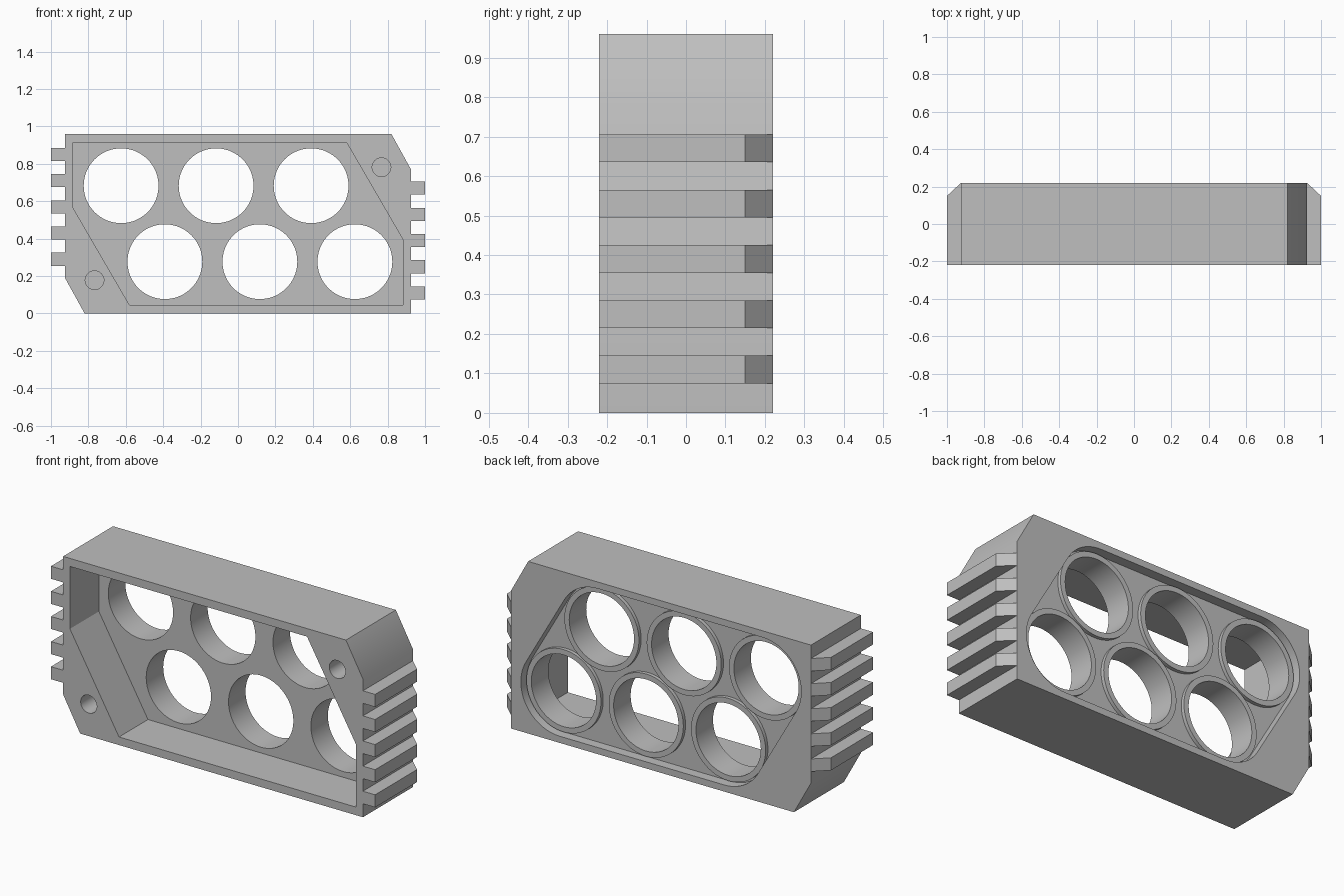
import bpy
import bmesh
import math
from mathutils.geometry import convex_hull_2d

default = bpy.data.objects.get("Cube")
if default:
    bpy.data.objects.remove(default, do_unlink=True)

grey = bpy.data.materials.new("mid grey")
grey.use_nodes = True
GREY = (0.52, 0.52, 0.52, 1)
grey.diffuse_color = GREY
grey.node_tree.nodes["Principled BSDF"].inputs["Base Color"].default_value = GREY

HEIGHT = 0.96
FRONT, BACK = -0.22, 0.22
POCKET_FLOOR = 0.035
RECESS_FLOOR = 0.165
HOLE_R, RING_R, RECESS_R = 0.2, 0.23, 0.24
SEGMENTS = 72


def finish(name, bm):
    bmesh.ops.recalc_face_normals(bm, faces=bm.faces)
    mesh = bpy.data.meshes.new(name)
    bm.to_mesh(mesh)
    bm.free()
    mesh.materials.append(grey)
    obj = bpy.data.objects.new(name, mesh)
    bpy.context.collection.objects.link(obj)
    return obj


def prism(name, outline, y0, y1):
    """Extrude an x-z outline from y0 to y1."""
    bm = bmesh.new()
    face = bm.faces.new([bm.verts.new((x, y0, z)) for x, z in outline])
    ext = bmesh.ops.extrude_face_region(bm, geom=[face])
    verts = [v for v in ext["geom"] if isinstance(v, bmesh.types.BMVert)]
    bmesh.ops.translate(bm, verts=verts, vec=(0, y1 - y0, 0))
    return finish(name, bm)


def circle(cx, cz, r, n=SEGMENTS):
    angles = [math.tau * i / n for i in range(n)]
    return [(cx + r * math.cos(a), cz + r * math.sin(a)) for a in angles]


def turned(points):
    """Add the half-turn copy of an outline about the model's centre."""
    return points + [(-x, HEIGHT - z) for x, z in points]


def select_only(obj):
    bpy.ops.object.select_all(action="DESELECT")
    obj.select_set(True)
    bpy.context.view_layer.objects.active = obj


def cut(target, cutter):
    cutter.hide_render = True
    mod = target.modifiers.new("cut", "BOOLEAN")
    mod.operation = "DIFFERENCE"
    mod.solver = "EXACT"
    mod.object = cutter
    select_only(target)
    bpy.ops.object.modifier_apply(modifier=mod.name)
    bpy.data.objects.remove(cutter, do_unlink=True)


# Main block with two clipped corners
body = prism("holder_body", turned([(-0.925, HEIGHT), (0.82, HEIGHT), (0.925, 0.77)]),
             FRONT, BACK)

# Deep front pocket
cut(body, prism("pocket_cutter", turned([(-0.883, 0.915), (0.58, 0.915), (0.883, 0.393)]),
                FRONT - 0.1, POCKET_FLOOR))

# Shallow rear recess wrapping all the tubes
top_row = [(x, 0.683) for x in (-0.625, -0.117, 0.391)]
centres = turned(top_row)
cloud = [p for c in centres for p in circle(*c, RECESS_R)]
hull = [cloud[i] for i in convex_hull_2d(cloud)]
cut(body, prism("recess_cutter", hull, RECESS_FLOOR, BACK + 0.1))

# Six round openings
for cx, cz in centres:
    cut(body, prism("opening_cutter", circle(cx, cz, HOLE_R), -0.1, BACK + 0.1))

# Blind screw holes in the front corners
for cx, cz in turned([(0.767, 0.782)]):
    cut(body, prism("screw_cutter", circle(cx, cz, 0.05, 32), FRONT - 0.1, 0.05))

select_only(body)
bpy.ops.object.shade_smooth_by_angle(angle=math.radians(30))

# Raised rims around the openings on the rear
for i, (cx, cz) in enumerate(centres):
    bm = bmesh.new()
    loops = []
    for r, y in ((HOLE_R, RECESS_FLOOR), (HOLE_R, 0.185),
                 (RING_R, 0.185), (RING_R, RECESS_FLOOR)):
        loops.append([bm.verts.new((x, y, z)) for x, z in circle(cx, cz, r)])
    for a, b in zip(loops, loops[1:]):
        for j in range(SEGMENTS):
            k = (j + 1) % SEGMENTS
            bm.faces.new((a[j], a[k], b[k], b[j]))
    rim = finish(f"opening_rim_{i + 1}", bm)
    # Open strip: make the flat rim face the rear
    if max(rim.data.polygons, key=lambda p: abs(p.normal.y)).normal.y < 0:
        rim.data.flip_normals()
    select_only(rim)
    bpy.ops.object.shade_smooth_by_angle(angle=math.radians(30))

# Side fins with chamfered rear corners
for side, name, base in ((1, "left_fin", 0.075), (-1, "right_fin", 0.255)):
    for i in range(5):
        z = base + 0.14 * i
        bm = bmesh.new()
        plan = ((0.925, FRONT), (1, FRONT), (1, 0.15), (0.925, BACK))
        face = bm.faces.new([bm.verts.new((side * x, y, z)) for x, y in plan])
        ext = bmesh.ops.extrude_face_region(bm, geom=[face])
        verts = [v for v in ext["geom"] if isinstance(v, bmesh.types.BMVert)]
        bmesh.ops.translate(bm, verts=verts, vec=(0, 0, 0.07))
        finish(f"{name}_{i + 1}", bm)
